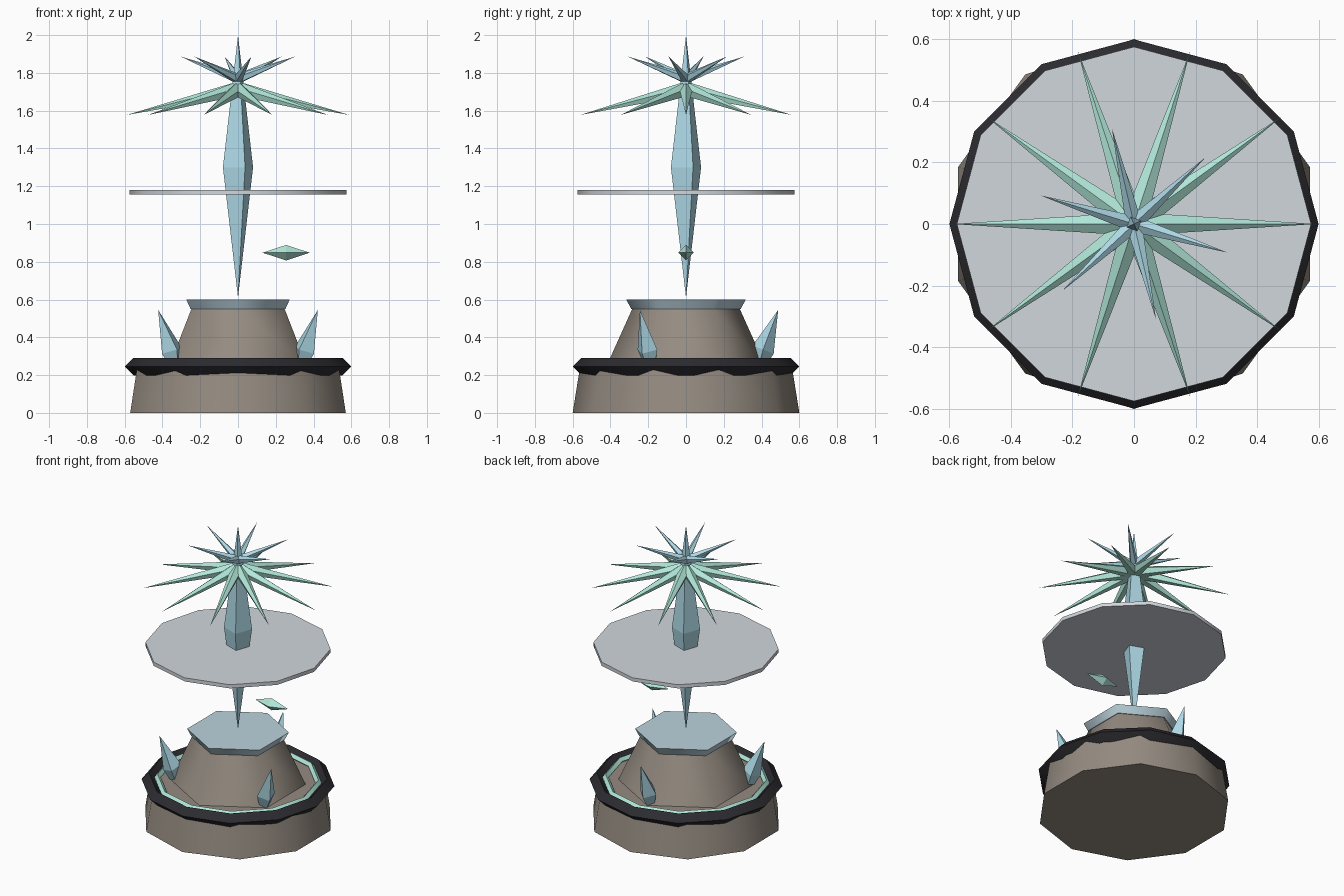
import bpy, bmesh
from math import radians, sin, cos, pi
from mathutils import Vector

if "Cube" in bpy.data.objects:
    bpy.data.objects.remove(bpy.data.objects["Cube"])


def material(name, rgb):
    m = bpy.data.materials.new(name)
    m.diffuse_color = (*rgb, 1)
    m.use_nodes = True
    m.node_tree.nodes["Principled BSDF"].inputs["Base Color"].default_value = m.diffuse_color
    return m


ROCK = material("warm_rock", (0.30, 0.26, 0.22))
DARK = material("dark_metal", (0.025, 0.025, 0.03))
ICE = material("ice_blue", (0.42, 0.69, 0.79))
PALE = material("pale_blue", (0.50, 0.65, 0.72))
MINT = material("mint", (0.44, 0.80, 0.69))
MIST = material("mist", (0.64, 0.68, 0.72))


def finish(name, mat, angle=None):
    ob = bpy.context.object
    ob.name = name
    ob.data.materials.append(mat)
    if angle:
        bpy.ops.object.shade_smooth_by_angle(angle=radians(angle))
    return ob


def frustum(name, sides, r1, r2, z1, z2, mat):
    bpy.ops.mesh.primitive_cone_add(vertices=sides, radius1=r1, radius2=r2,
                                    depth=z2 - z1, location=(0, 0, (z1 + z2) / 2))
    return finish(name, mat, 65)


def ring(name, major, minor, sides, z, mat):
    bpy.ops.mesh.primitive_torus_add(major_segments=12, minor_segments=sides,
                                     major_radius=major, minor_radius=minor,
                                     location=(0, 0, z))
    return finish(name, mat, 35)


def shard(name, start, waist, tip, radius, mat, sides=4, turn=0.0):
    """Faceted spindle; with start None the waist is a flat end."""
    waist, tip = Vector(waist), Vector(tip)
    q = (tip - waist).to_track_quat('Z', 'Y')
    bm = bmesh.new()
    loop = []
    for i in range(sides):
        a = turn + 2 * pi * i / sides
        loop.append(bm.verts.new(waist + q @ Vector((radius * cos(a), radius * sin(a), 0))))
    top = bm.verts.new(tip)
    bottom = bm.verts.new(Vector(start)) if start is not None else None
    for i in range(sides):
        a, b = loop[i], loop[(i + 1) % sides]
        bm.faces.new((a, b, top))
        if bottom:
            bm.faces.new((b, a, bottom))
    if not bottom:
        bm.faces.new(loop[::-1])
    bmesh.ops.recalc_face_normals(bm, faces=bm.faces)
    me = bpy.data.meshes.new(name)
    bm.to_mesh(me)
    bm.free()
    me.materials.append(mat)
    ob = bpy.data.objects.new(name, me)
    bpy.context.collection.objects.link(ob)
    return ob


def polar(r, a, z):
    return (r * cos(a), r * sin(a), z)


# Stone pedestal
frustum("base_stone", 10, 0.60, 0.56, 0.0, 0.25, ROCK)
frustum("upper_stone", 6, 0.42, 0.285, 0.25, 0.55, ROCK)
frustum("pedestal_cap", 6, 0.29, 0.316, 0.55, 0.60, PALE)

# Rings around the base
ring("dark_ring", 0.553, 0.046, 4, 0.245, DARK)
ring("mint_ring", 0.50, 0.02, 4, 0.262, MINT)

# Leaning shards on the base
for k in range(3):
    a = radians(90 + 120 * k)
    shard(f"base_shard_{k}", polar(0.36, a, 0.15), polar(0.408, a, 0.335),
          polar(0.488, a, 0.545), 0.06, ICE)

# Floating central crystal and disc
core = shard("central_crystal", (0, 0, 0.61), (0, 0, 1.30), (0, 0, 2.0), 0.088, ICE)
core.rotation_euler.z = radians(25)
frustum("floating_disc", 12, 0.575, 0.575, 1.155, 1.18, MIST)

# Small drifting shard
shard("drifting_shard", (0.13, 0, 0.848), (0.255, 0, 0.848), (0.38, 0, 0.848), 0.041, MINT)

# Long drooping mint rays
for k in range(10):
    a = radians(36 * k)
    shard(f"mint_ray_{k}", None, polar(0.025, a, 1.708), polar(0.59, a, 1.577),
          0.038, MINT, 5, pi / 2)

# Short rising blue rays
for k in range(6):
    a = radians(43 + 60 * k)
    shard(f"blue_ray_{k}", None, polar(0.02, a, 1.775), polar(0.318, a, 1.887),
          0.026, ICE, 5, pi / 2)
